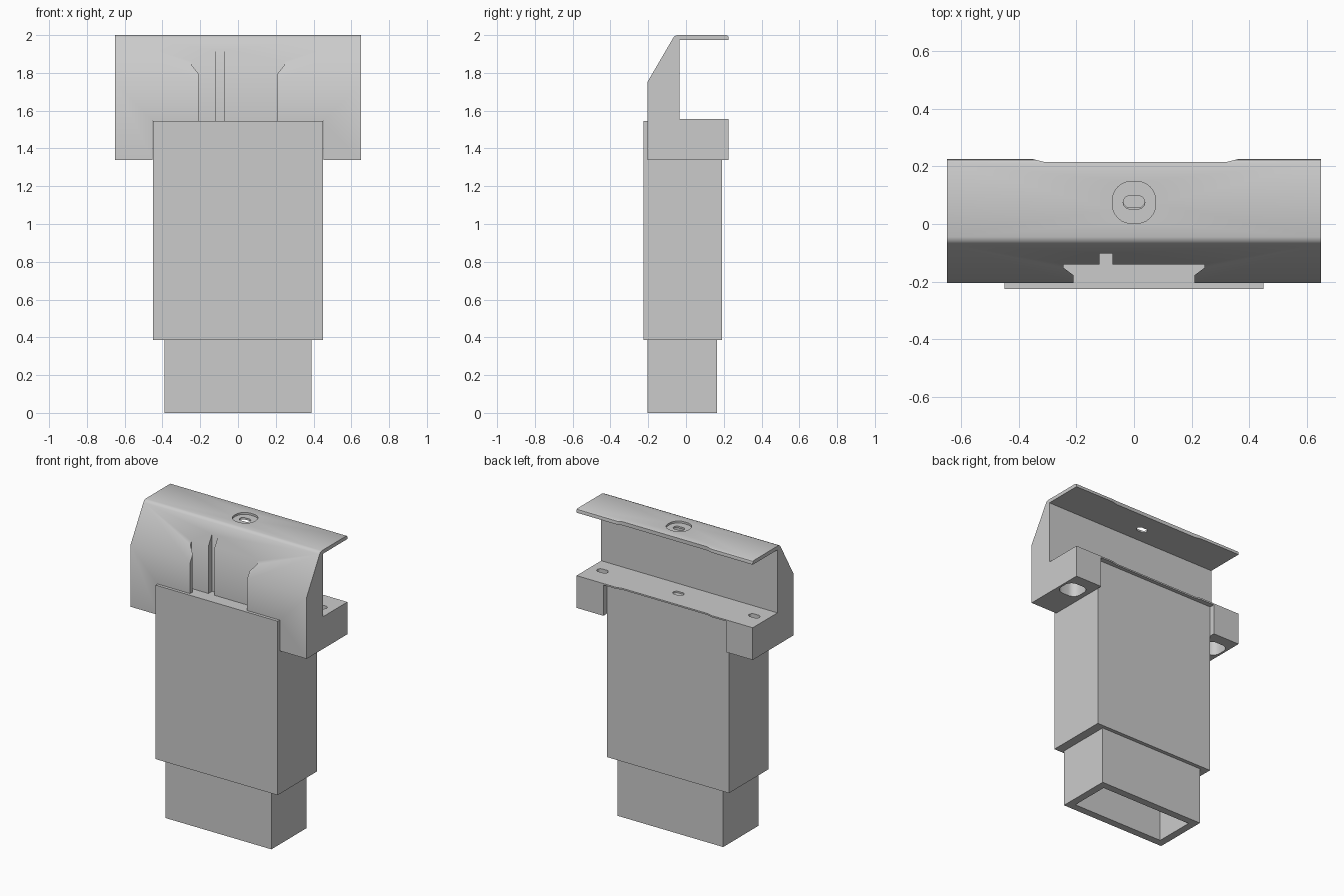
import bpy, bmesh, math
from mathutils import Vector

if "Cube" in bpy.data.objects:
    bpy.data.objects.remove(bpy.data.objects["Cube"])

grey = bpy.data.materials.new("plain grey")
grey.use_nodes = True
colour = (0.6, 0.6, 0.6, 1)
grey.diffuse_color = colour
grey.node_tree.nodes["Principled BSDF"].inputs["Base Color"].default_value = colour


def extrude(name, points, shift):
    """Closed prism: a polygon swept along a vector."""
    bm = bmesh.new()
    face = bm.faces.new([bm.verts.new(p) for p in points])
    swept = bmesh.ops.extrude_face_region(bm, geom=[face])["geom"]
    verts = [g for g in swept if isinstance(g, bmesh.types.BMVert)]
    bmesh.ops.translate(bm, verts=verts, vec=Vector(shift))
    bmesh.ops.recalc_face_normals(bm, faces=bm.faces)
    mesh = bpy.data.meshes.new(name)
    bm.to_mesh(mesh)
    bm.free()
    mesh.materials.append(grey)
    obj = bpy.data.objects.new(name, mesh)
    bpy.context.collection.objects.link(obj)
    return obj


def upright(name, outline, low, high):
    return extrude(name, [(x, y, low) for x, y in outline], (0, 0, high - low))


def box(name, half_x, y0, y1, low, high):
    return upright(name, [(-half_x, y0), (half_x, y0), (half_x, y1), (-half_x, y1)], low, high)


def slot(name, x, y, width, depth, radius, low, high):
    """Upright prism with a rounded rectangle outline."""
    outline = []
    for quarter, (sx, sy) in enumerate([(1, 1), (-1, 1), (-1, -1), (1, -1)]):
        for step in range(7):
            a = (quarter + step / 6) * math.pi / 2
            outline.append((x + sx * (width / 2 - radius) + radius * math.cos(a),
                            y + sy * (depth / 2 - radius) + radius * math.sin(a)))
    return upright(name, outline, low, high)


def cut(target, cutter):
    cutter.hide_render = True
    mod = target.modifiers.new("cut", 'BOOLEAN')
    mod.operation = 'DIFFERENCE'
    mod.solver = 'EXACT'
    mod.object = cutter
    bpy.context.view_layer.objects.active = target
    bpy.ops.object.modifier_apply(modifier=mod.name)
    bpy.data.objects.remove(cutter)


# Head bracket: C-shaped side profile swept across the width
profile = [(-0.205, 1.34), (-0.205, 1.75), (-0.068, 1.985), (-0.06, 1.995), (-0.045, 2.0),
           (0.214, 2.0), (0.222, 1.996), (0.225, 1.988), (0.225, 1.975), (-0.035, 1.975),
           (-0.035, 1.555), (0.225, 1.555), (0.225, 1.34)]
head = extrude("head_bracket", [(-0.65, y, z) for y, z in profile], (1.3, 0, 0))

# Opening that receives the body
cut(head, box("body_opening", 0.452, -0.4, 0.4, 1.2, 1.545))

# Dovetail pocket and narrow key slot in the sloping front
half = [(0.21, -0.4), (0.21, -0.178), (0.245, -0.152), (0.245, -0.14)]
dovetail = half + [(-x, y) for x, y in reversed(half)]
cut(head, upright("dovetail_pocket", dovetail, 1.5, 1.97))
cut(head, upright("key_slot", [(-0.12, -0.4), (-0.075, -0.4), (-0.075, -0.102), (-0.12, -0.102)],
                  1.5, 1.96))

# Shallow relief along the rear edges
cut(head, upright("rear_relief", [(-0.39, 0.235), (-0.31, 0.215), (0.32, 0.215), (0.4, 0.235),
                                  (0.4, 0.4), (-0.4, 0.4)], 1.3, 2.1))

# Screw recess and slots
cut(head, slot("top_recess", 0, 0.075, 0.15, 0.145, 0.065, 1.987, 2.1))
cut(head, slot("top_slot", 0, 0.075, 0.075, 0.045, 0.022, 1.9, 2.1))
for x in (-0.56, 0, 0.56):
    cut(head, slot("ledge_slot", x, 0.08, 0.075, 0.045, 0.022, 1.4, 1.7))
for x in (-0.56, 0.56):
    cut(head, slot("nut_pocket", x, 0.08, 0.15, 0.14, 0.05, 1.2, 1.53))

# Outer sleeve and hollow inner tube
body = box("outer_sleeve", 0.45, -0.225, 0.19, 0.385, 1.545)
cut(body, box("sleeve_cavity", 0.365, -0.18, 0.14, 0.2, 1.5))
tube = box("inner_tube", 0.39, -0.205, 0.165, 0, 1.52)
cut(tube, box("tube_cavity", 0.34, -0.155, 0.115, -0.1, 1.6))

bpy.ops.object.select_all(action='DESELECT')
for obj in (head, body, tube):
    obj.select_set(True)
bpy.context.view_layer.objects.active = head
bpy.ops.object.shade_smooth_by_angle(angle=math.radians(38))
